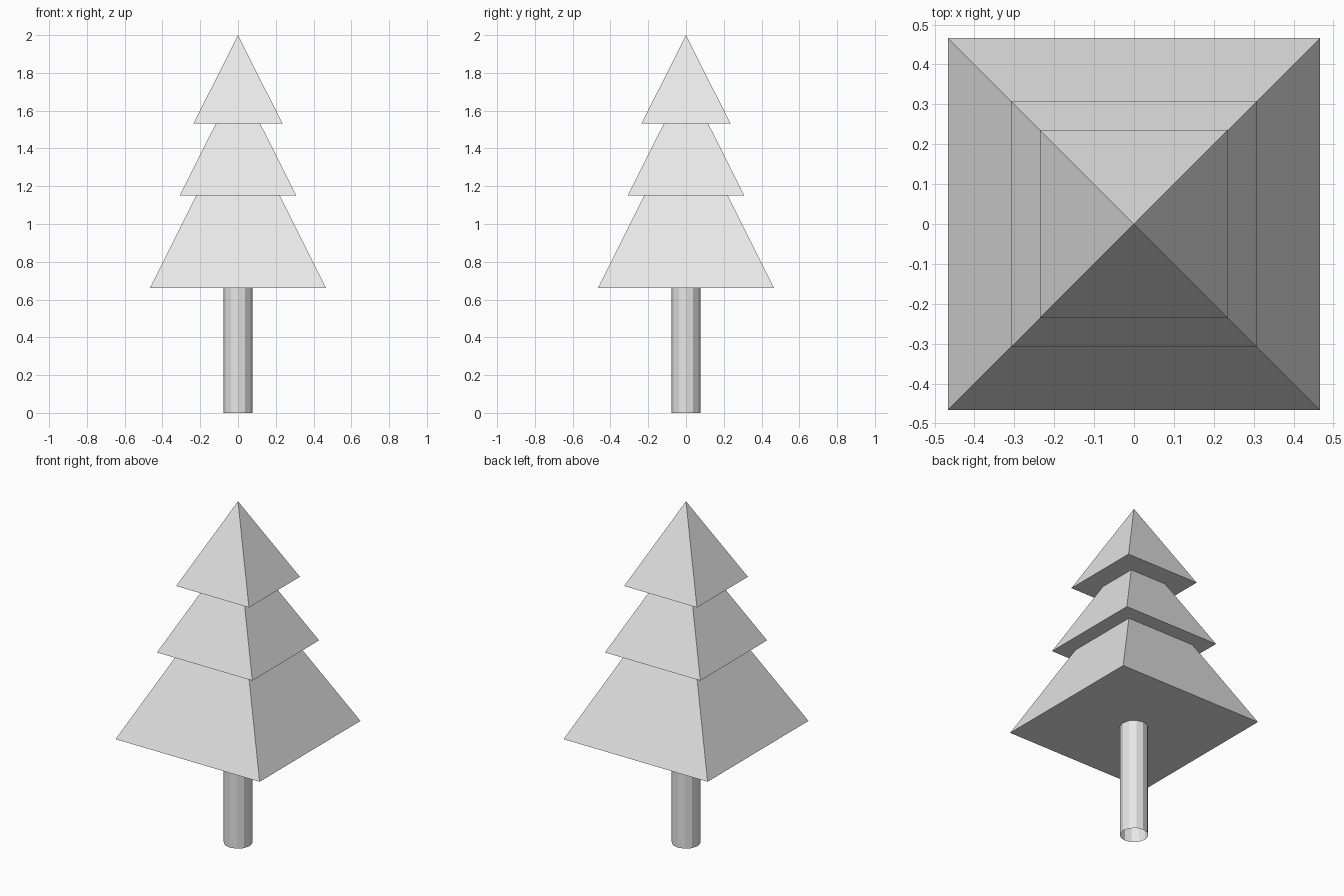
import bpy
import math

cube = bpy.data.objects.get("Cube")
if cube:
    bpy.data.objects.remove(cube, do_unlink=True)

# One plain grey for the whole tree
grey = bpy.data.materials.new("light_grey")
grey.use_nodes = True
colour = (0.8, 0.8, 0.8, 1)
grey.diffuse_color = colour
grey.node_tree.nodes["Principled BSDF"].inputs["Base Color"].default_value = colour


def finish(name):
    obj = bpy.context.object
    obj.name = name
    bpy.ops.object.transform_apply(location=True, rotation=True, scale=True)
    obj.data.materials.append(grey)
    return obj


def foliage_tier(name, half_width, base, apex):
    """Square pyramid with its sides facing the axes."""
    bpy.ops.mesh.primitive_cone_add(
        vertices=4, radius1=half_width * math.sqrt(2), radius2=0,
        depth=apex - base, location=(0, 0, (base + apex) / 2),
        rotation=(0, 0, math.pi / 4))
    finish(name)


# Foliage: three stacked pyramids
foliage_tier("lower_foliage", 0.467, 0.66, 1.59)
foliage_tier("middle_foliage", 0.309, 1.15, 1.765)
foliage_tier("upper_foliage", 0.236, 1.531, 2.0)

# Trunk: open twelve-sided tube
trunk_height = 0.66
bpy.ops.mesh.primitive_cylinder_add(
    vertices=12, radius=0.076, depth=trunk_height,
    end_fill_type='NOTHING', location=(0, 0, trunk_height / 2))
finish("trunk")
